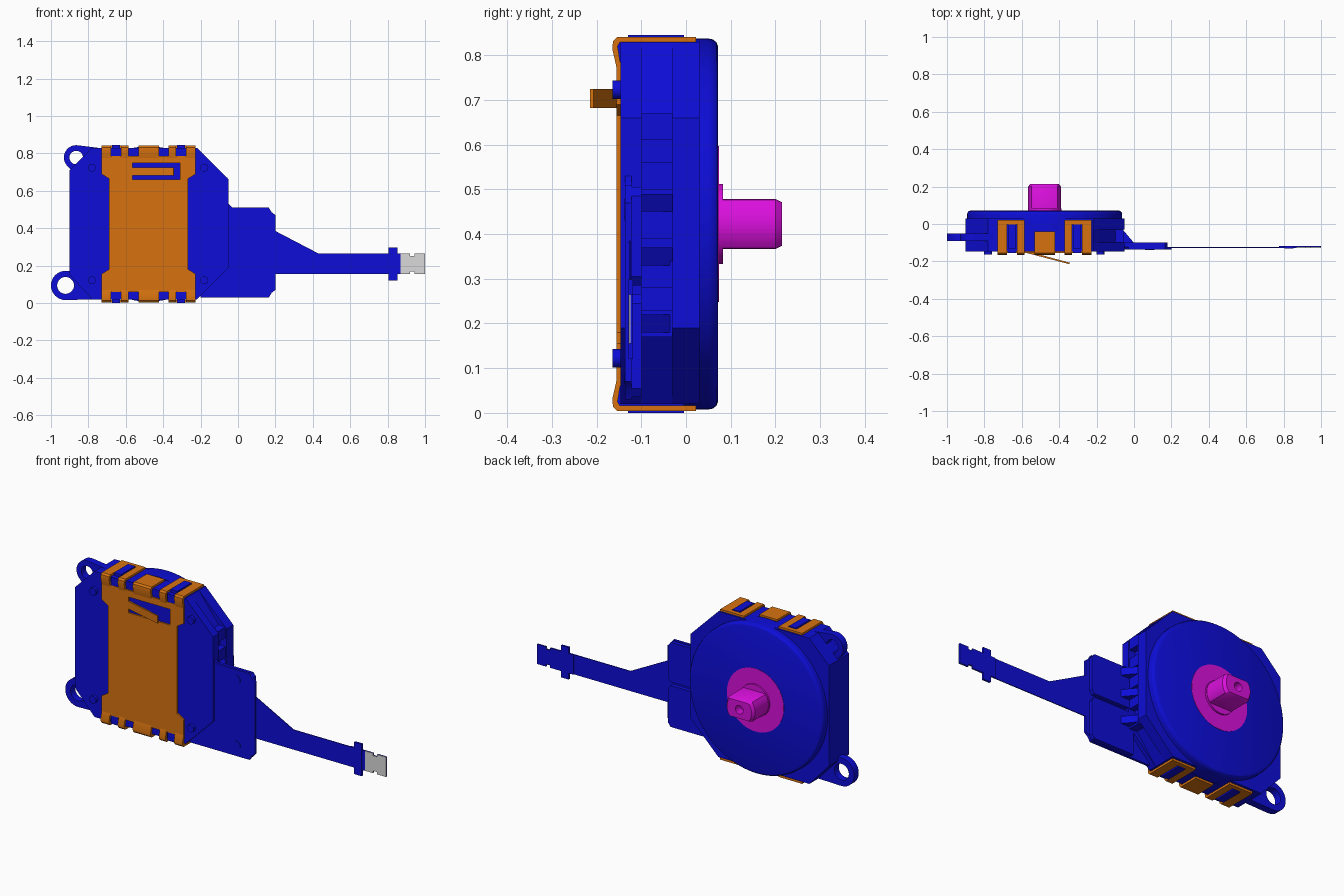
import bpy, bmesh
from math import sin, cos, tau
from mathutils import Vector
from mathutils.geometry import convex_hull_2d

cube = bpy.data.objects.get("Cube")
if cube:
    bpy.data.objects.remove(cube, do_unlink=True)

CX, CZ = -0.478, 0.4225   # axis of the rotor
parts = []


def material(name, rgb):
    m = bpy.data.materials.new(name)
    m.use_nodes = True
    m.diffuse_color = (*rgb, 1)
    m.node_tree.nodes["Principled BSDF"].inputs["Base Color"].default_value = (*rgb, 1)
    return m


BLUE = material("blue", (0.004, 0.004, 0.68))
ORANGE = material("orange", (0.68, 0.17, 0.005))
MAGENTA = material("magenta", (0.7, 0.005, 0.72))
GREY = material("light grey", (0.7, 0.7, 0.7))


def loft(name, outlines, mat):
    """Join equal-length closed outlines of 3D points and cap both ends."""
    bm = bmesh.new()
    rings = [[bm.verts.new(p) for p in o] for o in outlines]
    n = len(rings[0])
    for a, b in zip(rings, rings[1:]):
        for i in range(n):
            j = (i + 1) % n
            bm.faces.new((a[i], a[j], b[j], b[i]))
    bm.faces.new(rings[0])
    bm.faces.new(rings[-1])
    bmesh.ops.recalc_face_normals(bm, faces=bm.faces)
    me = bpy.data.meshes.new(name)
    bm.to_mesh(me)
    bm.free()
    me.materials.append(mat)
    ob = bpy.data.objects.new(name, me)
    bpy.context.collection.objects.link(ob)
    parts.append(ob)
    return ob


def prism(name, pts, axis, a, b, mat):
    """Extrude a 2D outline along one axis from a to b."""
    place = {"x": lambda p, t: (t, p[0], p[1]),
             "y": lambda p, t: (p[0], t, p[1]),
             "z": lambda p, t: (p[0], p[1], t)}[axis]
    return loft(name, [[place(p, t) for p in pts] for t in (a, b)], mat)


def box(name, x0, x1, y0, y1, z0, z1, mat):
    return prism(name, [(x0, z0), (x1, z0), (x1, z1), (x0, z1)], "y", y0, y1, mat)


def circle(x, z, r, n=32):
    return [(x + r * cos(tau * i / n), z + r * sin(tau * i / n)) for i in range(n)]


def turned(name, outline, steps, mat):
    """Stack scaled copies of an outline (about the rotor axis) along y."""
    return loft(name, [[(CX + x * s, y, CZ + z * s) for x, z in outline]
                       for y, s in steps], mat)


def cut(ob, cutter):
    mod = ob.modifiers.new("cut", "BOOLEAN")
    mod.object, mod.operation, mod.solver = cutter, "DIFFERENCE", "EXACT"
    bpy.context.view_layer.update()
    ev = ob.evaluated_get(bpy.context.evaluated_depsgraph_get())
    me = bpy.data.meshes.new_from_object(ev)
    ob.modifiers.clear()
    ob.data = me
    parts.remove(cutter)
    bpy.data.objects.remove(cutter, do_unlink=True)


def flip(z):
    return 2 * CZ - z


# Housing: front plate, recessed core and rear cover
plate = [(-0.9, 0.15), (-0.78, 0.02), (-0.22, 0.02), (-0.05, 0.19),
         (-0.05, 0.66), (-0.22, 0.83), (-0.78, 0.83), (-0.9, 0.71)]
prism("housing_front_plate", plate, "y", -0.147, -0.10, BLUE)
prism("housing_core", [(min(x, -0.09), z) for x, z in plate], "y", -0.1, -0.03, BLUE)
prism("housing_rear_cover", plate, "y", -0.03, 0.03, BLUE)
for i in range(5):
    z = 0.2 + i * 0.11
    box("side_tooth", -0.1, -0.055, -0.1, -0.03, z - 0.03, z + 0.03, BLUE)

# Round rotor cap with a softened rear edge
turned("rotor_cap", circle(0, 0, 0.415, 96),
       [(-0.03, 1), (0.05, 1), (0.06, 0.995), (0.068, 0.98), (0.072, 0.955)], BLUE)

# Hub and flat-sided shaft
turned("hub_disc", circle(0, 0, 0.175, 64), [(0.06, 1), (0.0735, 1)], MAGENTA)
turned("hub_collar", circle(0, 0, 0.09, 48), [(0.06, 1), (0.083, 1)], MAGENTA)
flat = [(x, max(-0.056, min(0.056, z))) for x, z in circle(0, 0, 0.0875, 48)]
flat = [p for i, p in enumerate(flat)
        if abs(p[1]) < 0.056 or abs(flat[i - 1][1]) < 0.056
        or abs(flat[(i + 1) % len(flat)][1]) < 0.056]
shaft = turned("shaft", flat, [(0.07, 1), (0.2, 1), (0.215, 0.87)], MAGENTA)
cut(shaft, prism("hole", circle(CX, CZ, 0.024), "y", 0.17, 0.25, MAGENTA))

# Mounting ears
for name, x, z, r, hole, arm in (
        ("upper_ear", -0.865, 0.778, 0.066, 0.036, [(-0.75, 0.83), (-0.75, 0.68), (-0.88, 0.7)]),
        ("lower_ear", -0.922, 0.094, 0.078, 0.045, [(-0.75, 0.02), (-0.75, 0.17), (-0.88, 0.17)])):
    pts = circle(x, z, r) + arm
    hull = [pts[i] for i in convex_hull_2d([Vector(p) for p in pts])]
    ear = prism(name, hull, "y", -0.09, -0.05, BLUE)
    cut(ear, prism("hole", circle(x, z, hole), "y", -0.2, 0.028, BLUE))

# Front rivets
for x in (-0.78, -0.18):
    for z in (0.122, flip(0.122)):
        prism("rivet", circle(x, z, 0.021, 20), "y", -0.164, -0.14, BLUE)

# Metal clip: front sheet with spring cut-out
half = [(-0.69, 0.65), (-0.69, 0.665), (-0.73, 0.69), (-0.73, 0.785),
        (-0.226, 0.785), (-0.226, 0.69), (-0.266, 0.665), (-0.266, 0.65)]
sheet = prism("clip_sheet", half + [(x, flip(z)) for x, z in reversed(half)],
              "y", -0.156, -0.146, ORANGE)
cut(sheet, box("slot", -0.565, -0.31, -0.2, -0.1, 0.66, 0.748, ORANGE))
prism("spring_tongue", [(-0.57, -0.156), (-0.345, -0.215), (-0.343, -0.207), (-0.57, -0.146)],
      "z", 0.682, 0.724, ORANGE)


# Clip fingers bent over the top and bottom edges
def finger(x0, x1, end, side):
    path = [(-0.156, 0.775), (-0.165, 0.815), (-0.163, 0.832), (-0.154, 0.841), (end, 0.841),
            (end, 0.829), (-0.148, 0.829), (-0.153, 0.82), (-0.146, 0.775)]
    prism("clip_finger", [(y, side(z)) for y, z in path], "x", x0, x1, ORANGE)


for side in (lambda z: z, flip):
    finger(CX - 0.055, CX + 0.055, -0.04, side)
    for s in (-1, 1):
        for a, b in ((0.107, 0.147), (0.2, 0.252)):
            finger(*sorted((CX + s * a, CX + s * b)), 0.022, side)
        x0, x1 = sorted((CX + s * 0.14, CX + s * 0.21))
        z0, z1 = sorted((side(0.829), side(0.841)))
        box("clip_bridge", x0, x1, -0.002, 0.022, z0, z1, ORANGE)
        # Housing rib seated in the slot, and its front pad
        x0, x1 = sorted((CX + s * 0.152, CX + s * 0.195))
        z0, z1 = sorted((side(0.8), side(0.845)))
        box("housing_rib", x0, x1, -0.13, -0.004, z0, z1, BLUE)
        z0, z1 = sorted((side(0.785), side(0.83)))
        box("rib_pad", x0, x1, -0.155, -0.13, z0, z1, BLUE)

# Side circuit board with two backing panels and gussets
prism("board", [(-0.2, 0.03), (0.165, 0.03), (0.18, 0.055), (0.2, 0.07), (0.2, 0.47),
                (0.18, 0.485), (0.165, 0.51), (-0.03, 0.51), (-0.06, 0.54), (-0.2, 0.54)],
      "y", -0.136, -0.122, BLUE)
for z0, z1 in ((0.035, 0.265), (0.285, 0.505)):
    prism("backing_panel", [(-0.08, z0), (0.165, z0), (0.18, z0 + 0.02), (0.18, z1 - 0.02),
                            (0.165, z1), (-0.08, z1)], "y", -0.123, -0.1, BLUE)
for z in (0.2, 0.35, 0.47):
    prism("gusset", [(-0.1, -0.03), (-0.06, -0.03), (0.0, -0.101), (-0.1, -0.101)],
          "z", z - 0.02, z + 0.02, BLUE)
for z in (0.09, 0.455):
    prism("board_spot", circle(0.085, z, 0.025, 24), "y", -0.138, -0.13, BLUE)

# Flexible tail with cross tab and contact end
prism("flex_tail", [(0.15, 0.155), (0.87, 0.155), (0.87, 0.265), (0.43, 0.265),
                    (0.2, 0.385), (0.15, 0.385)], "y", -0.128, -0.123, BLUE)
box("tail_tab", 0.805, 0.852, -0.13, -0.118, 0.12, 0.298, BLUE)
edge = [(0.865, 0.155), (0.92, 0.155), (0.92, 0.168), (0.945, 0.168), (0.945, 0.155), (1, 0.155)]
tip = edge + [(x, 0.42 - z) for x, z in reversed(edge)]
prism("tail_contacts", tip, "y", -0.128, -0.124, GREY)
prism("tail_stiffener", tip, "y", -0.124, -0.118, BLUE)
box("stiffener_root", 0.775, 0.865, -0.124, -0.118, 0.155, 0.265, BLUE)

# Smooth the round surfaces, keep hard edges
bpy.ops.object.select_all(action="DESELECT")
for ob in parts:
    ob.select_set(True)
bpy.context.view_layer.objects.active = parts[0]
bpy.ops.object.shade_smooth_by_angle(angle=0.5)
